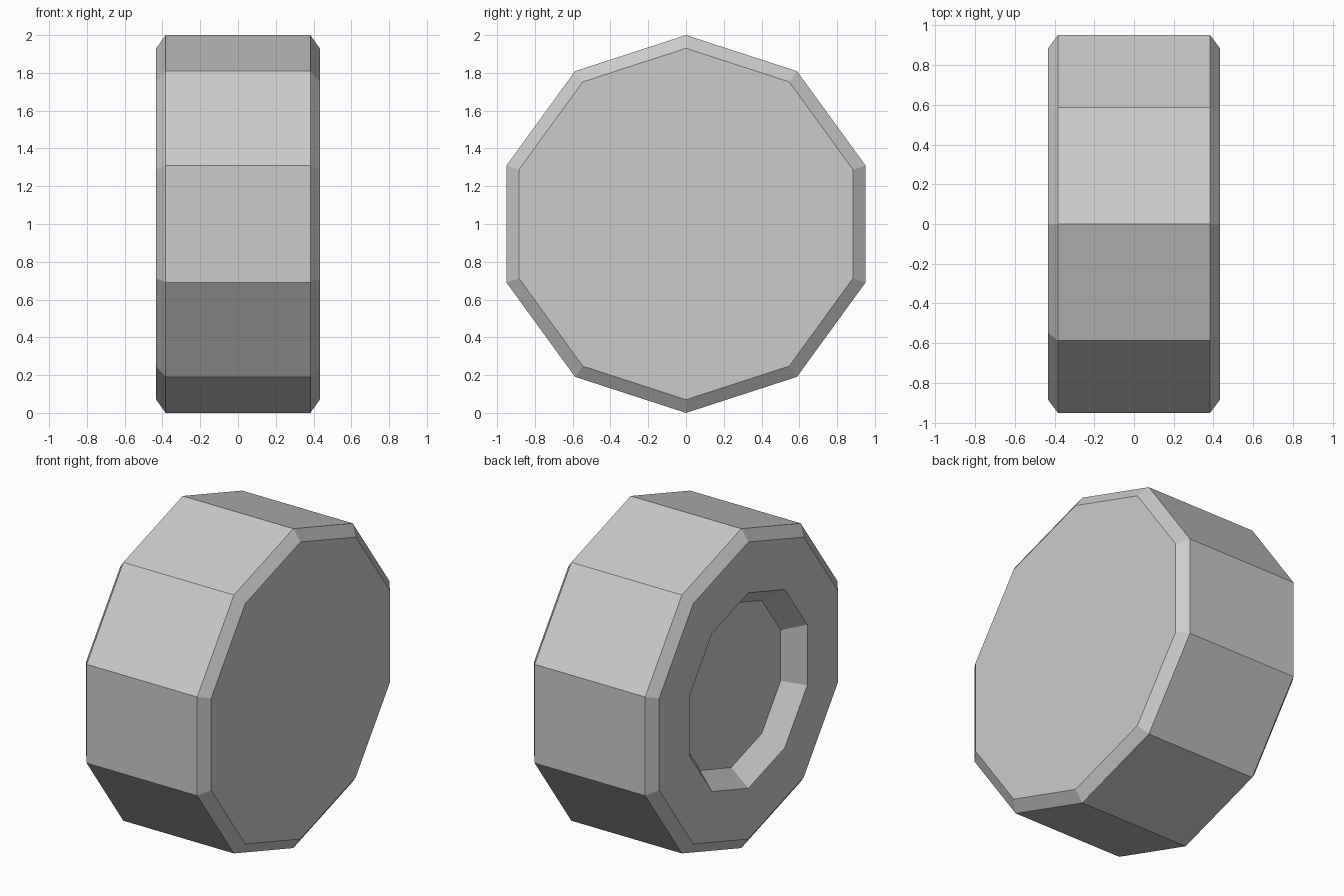
import bpy, bmesh
from math import sin, cos, pi

if "Cube" in bpy.data.objects:
    bpy.data.objects.remove(bpy.data.objects["Cube"])

SIDES = 10
# (x, radius) profile from the recessed left face round to the flat right face
PROFILE = [(-0.313, 0.515), (-0.433, 0.612), (-0.433, 0.93),
           (-0.383, 1.0), (0.383, 1.0), (0.433, 0.93)]


def ring(bm, x, r):
    return [bm.verts.new((x, r * sin(2 * pi * i / SIDES), 1 + r * cos(2 * pi * i / SIDES)))
            for i in range(SIDES)]


# Ten-sided wheel: bevelled rim, dished left side, flat right side
bm = bmesh.new()
rings = [ring(bm, x, r) for x, r in PROFILE]
for a, b in zip(rings, rings[1:]):
    for i in range(SIDES):
        j = (i + 1) % SIDES
        bm.faces.new((a[i], a[j], b[j], b[i]))
bm.faces.new(rings[0])
bm.faces.new(rings[-1])
bmesh.ops.recalc_face_normals(bm, faces=bm.faces)

mesh = bpy.data.meshes.new("wheel")
bm.to_mesh(mesh)
bm.free()
bpy.context.collection.objects.link(bpy.data.objects.new("wheel", mesh))
